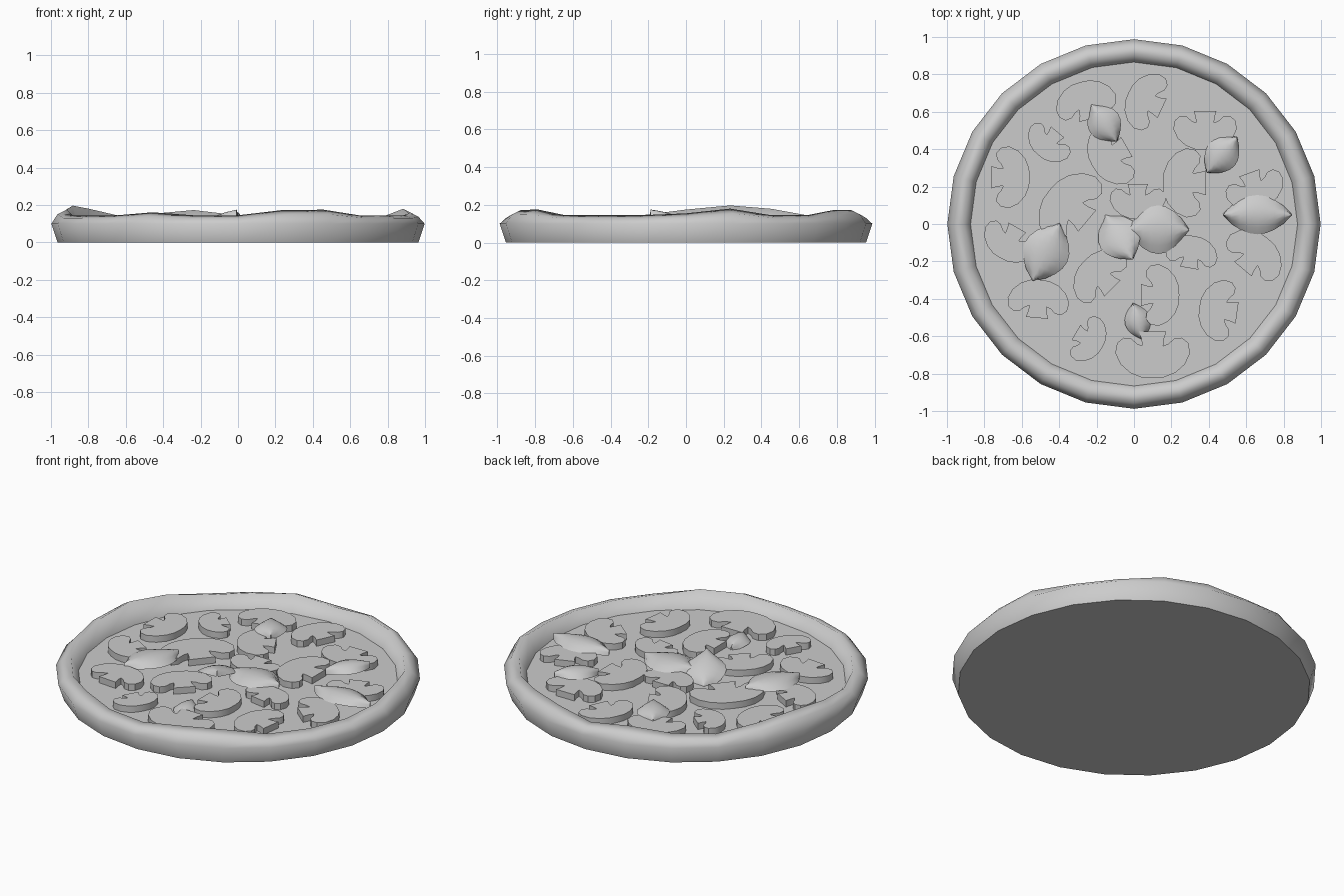
import bpy, bmesh
from math import sin, cos, pi, radians

if "Cube" in bpy.data.objects:
    bpy.data.objects.remove(bpy.data.objects["Cube"])

N = 24
CHEESE_Z, SLICE_TOP = 0.07, 0.108


def make(name, verts, faces, angle=None):
    me = bpy.data.meshes.new(name)
    me.from_pydata(verts, [], faces)
    bm = bmesh.new()
    bm.from_mesh(me)
    bmesh.ops.recalc_face_normals(bm, faces=bm.faces)
    bm.to_mesh(me)
    bm.free()
    ob = bpy.data.objects.new(name, me)
    bpy.context.collection.objects.link(ob)
    if angle:
        bpy.ops.object.select_all(action='DESELECT')
        ob.select_set(True)
        bpy.context.view_layer.objects.active = ob
        bpy.ops.object.shade_smooth_by_angle(angle=radians(angle))
    return ob


# Crust: swept ring with uneven crest, closed flat underside
bumps = {165: .052, 150: .034, 180: .03, 15: .035, 0: .01, 285: .028, 300: .03,
         105: .028, 120: .008, 60: .028, 75: .028, 240: .016}
verts, faces = [], []
for i in range(N):
    a = 2 * pi * i / N
    h = bumps.get(i * 15, 0)
    for r, z in ((.965, 0), (.998, .10), (.965, .13 + h * .7),
                 (.915, .145 + h), (.872, .065)):
        verts.append((r * cos(a), r * sin(a) * .99, z))
P = 5
for i in range(N):
    j = (i + 1) % N
    for k in range(P - 1):
        faces.append((i * P + k, j * P + k, j * P + k + 1, i * P + k + 1))
faces.append([i * P for i in range(N)][::-1])
crust = make("crust", verts, faces)
for p in crust.data.polygons:
    p.use_smooth = len(p.vertices) == 4
for e in crust.data.edges:
    if all(crust.data.vertices[v].co.z < .001 for v in e.vertices):
        e.use_edge_sharp = True

# Cheese surface
disc = [(.878 * cos(2 * pi * i / N), .872 * sin(2 * pi * i / N), CHEESE_Z) for i in range(N)]
cheese = make("cheese", disc + [(0, 0, CHEESE_Z)],
              [(i, (i + 1) % N, N) for i in range(N)])
if cheese.data.polygons[0].normal.z < 0:
    cheese.data.flip_normals()

# Mushroom slices: half outline mirrored, stem pointing local +x
half = [(-.62, 0), (-.60, .3), (-.48, .6), (-.25, .86), (.05, 1), (.32, .95),
        (.46, .78), (.44, .58), (.30, .42), (.24, .28), (.42, .30), (.62, .36)]
outline = half + [(x, -y) for x, y in reversed(half[1:])]


def mushroom(x, y, stem_deg, width, i):
    a, s = radians(stem_deg), width / 2
    n = len(outline)
    vs = []
    for z in (CHEESE_Z - .01, SLICE_TOP):
        for u, v in outline:
            vs.append((x + s * (u * cos(a) - v * sin(a)),
                       y + s * (u * sin(a) + v * cos(a)), z))
    fs = [tuple(range(n))[::-1], tuple(range(n, 2 * n))]
    fs += [(k, (k + 1) % n, n + (k + 1) % n, n + k) for k in range(n)]
    make(f"mushroom_slice_{i}", vs, fs, 40)


slices = [(-.26, .66, -75, .33), (.06, .66, -25, .32), (-.46, .43, 50, .26),
          (-.13, .36, 30, .34), (.38, .50, 90, .34), (-.66, .25, 180, .33),
          (-.35, .10, -40, .42), (.27, .22, 0, .37), (.65, .18, 110, .32),
          (.02, .12, 90, .30), (-.67, -.10, 60, .30), (-.51, -.40, 265, .33),
          (-.19, -.27, -45, .34), (.14, -.38, 180, .33), (.31, -.15, -100, .28),
          (.65, -.16, 230, .34), (.45, -.46, -8, .33), (.10, -.70, 90, .40),
          (-.24, -.62, 150, .26)]
for i, s in enumerate(slices):
    mushroom(*s, i + 1)


# Basil leaves: pointed, arched sheets with an optional lift at the tip
def leaf(x, y, deg, length, width, lift, i, crown=.145):
    a = radians(deg)
    nu, nv = 8, 6
    vs, fs = [], []
    for p in range(nu + 1):
        t = p / nu
        w = max(width / 2 * max(sin(pi * t), 0) ** .8, .003)
        for q in range(nv + 1):
            s = q / nv * 2 - 1
            u, v = (t - .5) * length, s * w
            z = crown - .035 * s * s - .08 * (t - .5) ** 2 + lift * (t - .5)
            vs.append((x + u * cos(a) - v * sin(a), y + u * sin(a) + v * cos(a), z))
    m = nv + 1
    for p in range(nu):
        for q in range(nv):
            fs.append((p * m + q, (p + 1) * m + q, (p + 1) * m + q + 1, p * m + q + 1))
    ob = make(f"basil_leaf_{i}", vs, fs, 60)
    if sum(f.normal.z for f in ob.data.polygons) < 0:
        ob.data.flip_normals()


leaves = [(-.16, .54, 125, .24, .18, -.01), (.47, .37, 50, .25, .18, .01),
          (.66, .05, 0, .37, .21, 0), (.13, -.03, 0, .33, .26, 0),
          (-.08, -.07, -58, .28, .23, .10), (-.47, -.15, 65, .34, .25, 0)]
for i, s in enumerate(leaves):
    leaf(*s, i + 1)
leaf(.02, -.52, 105, .20, .14, 0, 7, crown=.115)
